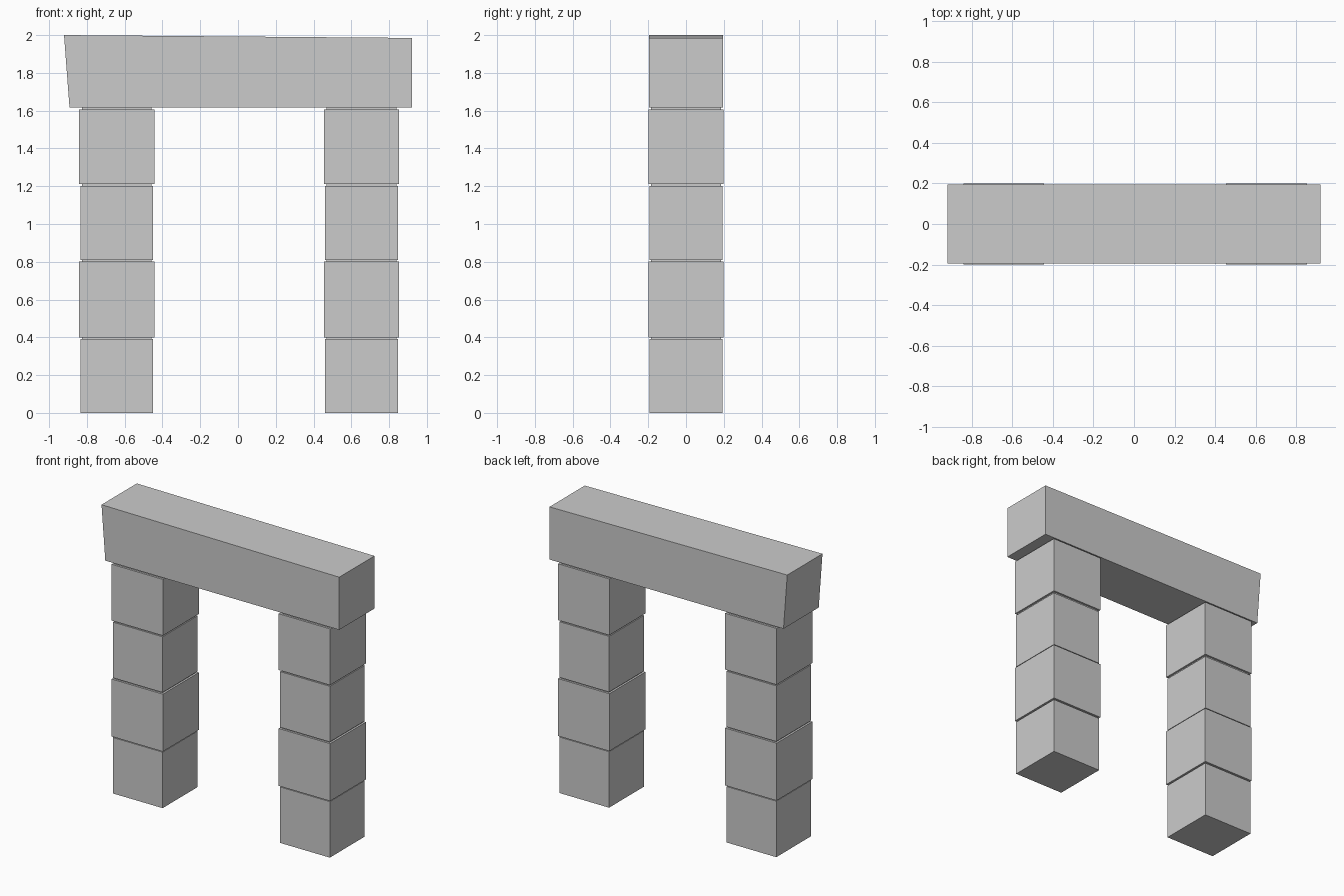
import bpy, bmesh

if "Cube" in bpy.data.objects:
    bpy.data.objects.remove(bpy.data.objects["Cube"])


def finish(name, bm):
    bmesh.ops.recalc_face_normals(bm, faces=bm.faces)
    mesh = bpy.data.meshes.new(name)
    bm.to_mesh(mesh)
    bm.free()
    obj = bpy.data.objects.new(name, mesh)
    bpy.context.collection.objects.link(obj)
    return obj


# Stone stack: (half width, bottom z, top z), with a narrow recessed joint above each
STONES = [(0.193, 0.0, 0.392), (0.199, 0.40, 0.802),
          (0.193, 0.81, 1.2), (0.199, 1.212, 1.606)]
JOINT = 0.185
LINTEL_Z = 1.616


def pillar(name, x):
    # Square rings stacked into one stepped, closed column
    levels = []
    tops = [s[1] for s in STONES[1:]] + [LINTEL_Z]
    for (half, z0, z1), z2 in zip(STONES, tops):
        levels += [(half, z0), (half, z1), (JOINT, z1), (JOINT, z2)]
    bm = bmesh.new()
    rings = [[bm.verts.new((x + sx * h, sy * h, z))
              for sx, sy in ((-1, -1), (1, -1), (1, 1), (-1, 1))]
             for h, z in levels]
    for a, b in zip(rings, rings[1:]):
        for i in range(4):
            j = (i + 1) % 4
            bm.faces.new((a[i], a[j], b[j], b[i]))
    bm.faces.new(rings[0])
    bm.faces.new(rings[-1])
    return finish(name, bm)


pillar("left_pillar", -0.642)
pillar("right_pillar", 0.654)

# Lintel: slightly sloping top and a slanted left end
outline = [(-0.892, LINTEL_Z), (0.921, LINTEL_Z), (0.921, 1.985), (-0.921, 2.0)]
bm = bmesh.new()
face = bm.faces.new([bm.verts.new((x, -0.195, z)) for x, z in outline])
ext = bmesh.ops.extrude_face_region(bm, geom=[face])
bmesh.ops.translate(bm, vec=(0, 0.39, 0),
                    verts=[v for v in ext["geom"] if isinstance(v, bmesh.types.BMVert)])
finish("lintel", bm)
